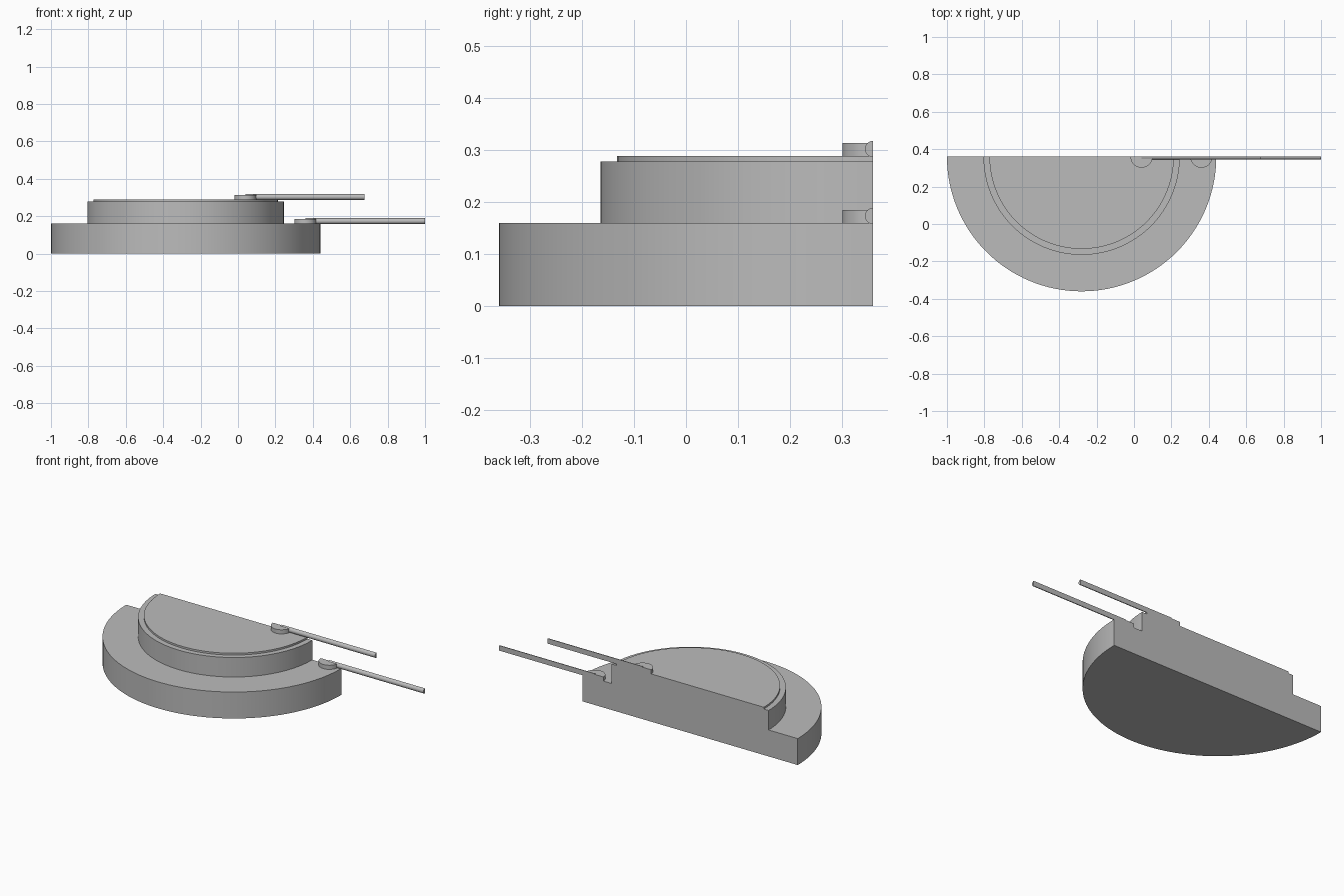
import bpy
import bmesh
from math import pi, sin, cos, radians
from mathutils import Vector

cube = bpy.data.objects.get("Cube")
if cube:
    bpy.data.objects.remove(cube, do_unlink=True)

BACK = 0.36     # cut plane shared by every part
AXIS = -0.28    # x of the disc axis

grey = bpy.data.materials.new("plain grey")
grey.use_nodes = True
grey.diffuse_color = (0.5, 0.5, 0.5, 1)
grey.node_tree.nodes["Principled BSDF"].inputs["Base Color"].default_value = (0.5, 0.5, 0.5, 1)


def half_round(name, centre, radius, along, across, length, segments):
    """Half cylinder bulging to the front, extruded in the direction 'along'."""
    along, across = Vector(along), Vector(across)
    front = Vector((0, -1, 0))
    bm = bmesh.new()
    ring = []
    for i in range(segments + 1):
        a = pi * i / segments
        ring.append(bm.verts.new(Vector(centre) + radius * (cos(a) * across + sin(a) * front)))
    face = bm.faces.new(ring)
    grown = bmesh.ops.extrude_face_region(bm, geom=[face], use_keep_orig=True)
    moved = [v for v in grown["geom"] if isinstance(v, bmesh.types.BMVert)]
    bmesh.ops.translate(bm, verts=moved, vec=along * length)
    bmesh.ops.recalc_face_normals(bm, faces=bm.faces[:])
    mesh = bpy.data.meshes.new(name)
    bm.to_mesh(mesh)
    bm.free()
    mesh.materials.append(grey)
    obj = bpy.data.objects.new(name, mesh)
    bpy.context.collection.objects.link(obj)
    bpy.ops.object.select_all(action="DESELECT")
    obj.select_set(True)
    bpy.context.view_layer.objects.active = obj
    bpy.ops.object.shade_smooth_by_angle(angle=radians(30))
    return obj


def disc(name, x, radius, bottom, top, segments=64):
    return half_round(name, (x, BACK, bottom), radius, (0, 0, 1), (1, 0, 0), top - bottom, segments)


# Stepped half discs
disc("base_disc", AXIS, 0.72, 0, 0.16)
disc("middle_disc", AXIS, 0.525, 0.16, 0.278)
disc("top_layer", AXIS, 0.493, 0.278, 0.289)

# Contact pads, each with a thin wire running to the left
for level, x, floor, end in (("lower", 0.36, 0.16, 1.0), ("upper", 0.04, 0.289, 0.675)):
    disc(level + "_pad", x, 0.059, floor, floor + 0.025, 32)
    half_round(level + "_wire", (x, BACK, floor + 0.0135), 0.0155,
               (1, 0, 0), (0, 0, 1), end - x, 16)
